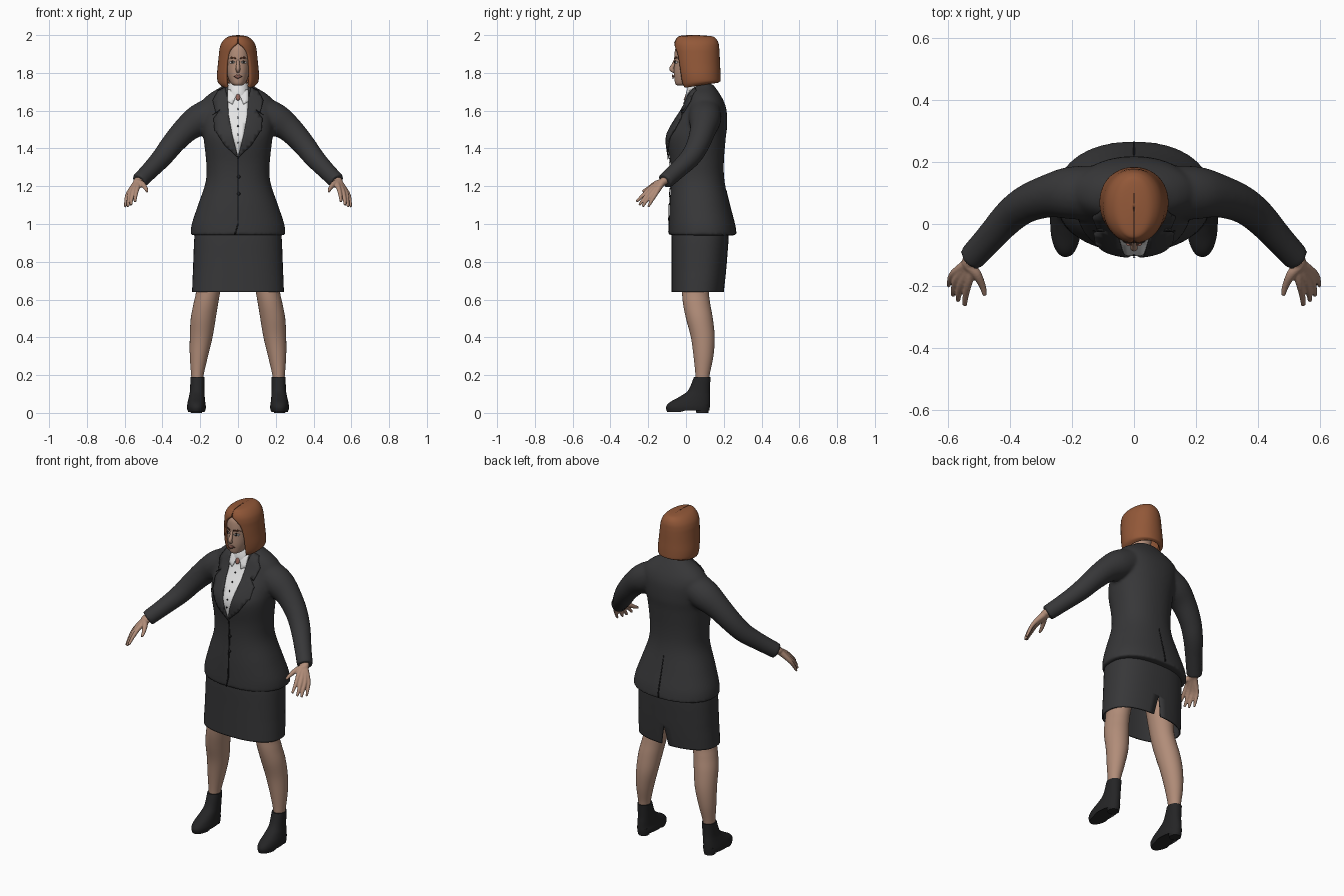
import bpy, bmesh, math
from mathutils import Vector
from mathutils.bvhtree import BVHTree

cube = bpy.data.objects.get("Cube")
if cube:
    bpy.data.objects.remove(cube)


def material(name, *rgb):
    mat = bpy.data.materials.new(name)
    mat.use_nodes = True
    mat.diffuse_color = (*rgb, 1)
    mat.node_tree.nodes["Principled BSDF"].inputs["Base Color"].default_value = (*rgb, 1)
    return mat


suit = material("charcoal cloth", .038, .038, .04)
seam = material("dark seam", .012, .012, .013)
leather = material("black leather", .018, .018, .019)
skin = material("skin", .44, .265, .19)
hair = material("auburn hair", .29, .098, .04)
parting = material("dark auburn", .09, .03, .015)
white = material("white cotton", .78, .78, .78)
lips = material("lips", .3, .13, .1)
dark = material("dark brown", .02, .014, .012)


def finish(name, bm, mat, angle=50):
    bmesh.ops.recalc_face_normals(bm, faces=bm.faces)
    mesh = bpy.data.meshes.new(name)
    bm.to_mesh(mesh)
    bm.free()
    mesh.materials.append(mat)
    mesh.shade_smooth()
    mesh.set_sharp_from_angle(angle=math.radians(angle))
    obj = bpy.data.objects.new(name, mesh)
    bpy.context.collection.objects.link(obj)
    return obj


def thicken(obj, depth):
    mod = obj.modifiers.new("thickness", 'SOLIDIFY')
    mod.thickness = depth
    return obj


def interpolate(keys, steps=5):
    """Run a smooth curve through rows of numbers."""
    rows = []
    for i in range(len(keys) - 1):
        quad = [keys[max(0, min(len(keys) - 1, i + k))] for k in (-1, 0, 1, 2)]
        for s in range(steps):
            t = s / steps
            rows.append([b + .5 * t * (c - a + t * (2*a - 5*b + 4*c - d + t * (3*(b - c) + d - a)))
                         for a, b, c, d in zip(*quad)])
    return rows + [list(keys[-1])]


def skin_rings(name, rings, mat, closed=True, angle=50):
    bm = bmesh.new()
    loops = [[bm.verts.new(p) for p in ring] for ring in rings]
    count = len(loops[0])
    for low, high in zip(loops, loops[1:]):
        for i in range(count if closed else count - 1):
            j = (i + 1) % count
            bm.faces.new((low[i], low[j], high[j], high[i]))
    if closed:
        bm.faces.new(loops[0])
        bm.faces.new(loops[-1])
    else:
        bmesh.ops.remove_doubles(bm, verts=bm.verts, dist=.0002)
    return finish(name, bm, mat, angle)


def body(name, keys, mat, closed=True, facing=-1, power=2.2, flip=1, shape=None):
    """Stack oval rings given as z, centre x, half width, front y, back y, half gap."""
    rings, n = [], 48
    for z, cx, rx, yf, yb, *gap in interpolate(keys):
        g = max(gap[0], 0) if gap else 0
        ring = []
        for i in range(n if closed else n + 1):
            a = g + (2 * math.pi - 2 * g) * i / n
            sx, sy = math.sin(a), facing * math.cos(a)
            x = flip * (cx + rx * math.copysign(abs(sx) ** (2 / power), sx))
            y = (yf + yb) / 2 + (yb - yf) / 2 * math.copysign(abs(sy) ** (2 / power), sy)
            ring.append(shape(x, y, z) if shape else (x, y, z))
        rings.append(ring)
    return skin_rings(name, rings, mat, closed)


def tube(name, keys, mat, flip=1, n=20):
    """Sweep circles along a path given as x, y, z, radius."""
    rows = interpolate(keys)
    pts = [Vector((flip * r[0], r[1], r[2])) for r in rows]
    rings = []
    for i, p in enumerate(pts):
        t = (pts[min(i + 1, len(pts) - 1)] - pts[max(i - 1, 0)]).normalized()
        u = t.cross(Vector((1, 0, 0))).normalized()
        v = t.cross(u)
        rings.append([p + rows[i][3] * (u * math.cos(a) + v * math.sin(a))
                      for a in (2 * math.pi * k / n for k in range(n))])
    return skin_rings(name, rings, mat)


def fuse(name, parts, voxel, smoothing):
    """Join overlapping parts into one seamless skin."""
    bpy.ops.object.select_all(action='DESELECT')
    for part in parts:
        part.select_set(True)
    bpy.context.view_layer.objects.active = parts[0]
    bpy.ops.object.join()
    obj = parts[0]
    obj.name = name
    mod = obj.modifiers.new("blend", 'REMESH')
    mod.mode, mod.voxel_size, mod.use_smooth_shade = 'VOXEL', voxel, True
    mod = obj.modifiers.new("soften", 'SMOOTH')
    mod.iterations = smoothing
    return obj


def surface(obj):
    bpy.context.view_layer.update()
    return BVHTree.FromObject(obj, bpy.context.evaluated_depsgraph_get())


def plate(name, tree, outline, mat, lift=.004, side=-1, flip=1, depth=.003):
    """Lay a thin patch, drawn in x and z, over a surface."""
    bm = bmesh.new()
    bm.faces.new([bm.verts.new((flip * x, 0, z)) for x, z in outline])
    for axis in (0, 1):
        values = [p[axis] * (flip if axis == 0 else 1) for p in outline]
        normal = (1, 0, 0) if axis == 0 else (0, 0, 1)
        for k in range(math.ceil(min(values) / .02), math.ceil(max(values) / .02)):
            bmesh.ops.bisect_plane(bm, geom=bm.verts[:] + bm.edges[:] + bm.faces[:],
                                   plane_co=Vector(normal) * k * .02, plane_no=normal)
    bmesh.ops.triangulate(bm, faces=bm.faces)
    for v in bm.verts:
        hit = tree.ray_cast(Vector((v.co.x, side, v.co.z)), Vector((0, -side, 0)))[0]
        if hit is None:
            hit = tree.find_nearest(v.co)[0]
        v.co = hit + Vector((0, side * lift, 0))
    return thicken(finish(name, bm, mat), depth)


def oval(cx, cz, rx, rz, n=14):
    return [(cx + rx * math.cos(2 * math.pi * i / n), cz + rz * math.sin(2 * math.pi * i / n))
            for i in range(n)]


# Jacket: torso and sleeves blended together
torso = body("jacket_torso", [
    (.94, 0, .252, -.09, .267), (1, 0, .245, -.09, .258), (1.1, 0, .212, -.087, .232),
    (1.22, 0, .172, -.08, .205), (1.32, 0, .168, -.083, .2), (1.45, 0, .182, -.1, .21),
    (1.52, 0, .19, -.075, .218), (1.6, 0, .195, -.025, .215), (1.65, 0, .19, .002, .2),
    (1.69, 0, .15, .016, .178), (1.72, 0, .1, .035, .157), (1.742, 0, .07, .055, .14)], suit)
sleeve = [(.12, .1, 1.59, .088), (.205, .1, 1.55, .085), (.275, .09, 1.5, .07),
          (.345, .065, 1.425, .061), (.4, .025, 1.355, .055), (.46, -.04, 1.29, .048),
          (.525, -.112, 1.225, .044)]
jacket = fuse("jacket", [torso] + [tube("sleeve", sleeve, suit, s) for s in (1, -1)], .009, 6)
cloth = surface(jacket)

# Shirt front, collar flaps and lapels
edge = [(.03, 1.47), (.05, 1.58), (.056, 1.67), (.05, 1.71)]
plate("shirt_front", cloth, [(0, 1.355)] + edge + [(-x, z) for x, z in reversed(edge)], white)
lapel = [(0, 1.35)] + edge[:3] + [(.07, 1.725), (.105, 1.71), (.135, 1.655), (.118, 1.59),
                                  (.095, 1.605), (.13, 1.56), (.125, 1.5), (.07, 1.415)]
flap = [(.004, 1.69), (.03, 1.635), (.056, 1.65), (.056, 1.71), (.03, 1.715)]
for s, label in ((1, "left"), (-1, "right")):
    plate(label + "_lapel", cloth, lapel, suit, .01, flip=s, depth=.008)
    plate(label + "_notch", cloth, [(.095, 1.606), (.135, 1.578), (.118, 1.59)], seam, .015, flip=s)
    plate(label + "_collar_flap", cloth, flap, white, .012, flip=s, depth=.006)
body("shirt_collar", [(1.66, 0, .064, -.002, .13), (1.7, 0, .06, .002, .132),
                      (1.745, 0, .054, .016, .13)], white)
plate("collar_stud", cloth, oval(0, 1.672, .012, .016), lips, .017, depth=.008)
for i in range(5):
    plate("shirt_button", cloth, oval(0, 1.61 - i * .045, .004, .004, 8), seam, .007)

# Jacket fastening, hem cutaway and rear vent
plate("front_seam", cloth, [(-.003, 1.35), (.003, 1.35), (.003, 1), (-.012, .945), (-.02, .945),
                            (-.003, 1)], seam, .002)
for z in (1.16, 1.25):
    plate("jacket_button", cloth, oval(.004, z, .009, .009), seam, .007, depth=.005)
plate("rear_vent", cloth, [(-.004, .95), (.004, .95), (.002, 1.18), (-.002, 1.18)], seam, .002, 1)

# Skirt with a slit at the back
thicken(body("skirt", [(.64, 0, .243, -.077, .2, .06), (.7, 0, .241, -.077, .207, .03),
                       (.76, 0, .238, -.077, .213, 0), (.82, 0, .236, -.077, .218, 0),
                       (.94, 0, .23, -.077, .226, 0), (1, 0, .215, -.07, .22, 0)],
             suit, closed=False, facing=1, power=2.4), .008)


def sole_arch(x, y, z):
    if z < .012:
        z += .03 * max(0, min(1, (y + .03) / .06))
    return x, y, z


# Legs, ankle boots and hands
fingers = {"index": [(.532, -.185, 1.192, .013), (.542, -.23, 1.15, .01), (.545, -.262, 1.118, .007)],
           "middle": [(.553, -.185, 1.175, .014), (.564, -.225, 1.13, .01), (.567, -.247, 1.1, .007)],
           "ring": [(.57, -.175, 1.166, .013), (.58, -.212, 1.12, .01), (.583, -.23, 1.092, .007)],
           "little": [(.582, -.16, 1.16, .012), (.594, -.187, 1.115, .009), (.598, -.2, 1.09, .006)],
           "thumb": [(.508, -.16, 1.212, .016), (.488, -.2, 1.188, .011), (.481, -.23, 1.172, .007)]}
for s, label in ((1, "left"), (-1, "right")):
    body(label + "_leg", [
        (.15, .215, .03, .05, .122), (.2, .215, .033, .05, .125), (.3, .207, .048, .04, .145),
        (.4, .195, .06, .026, .152), (.5, .184, .066, 0, .142), (.58, .17, .065, -.016, .128),
        (.66, .155, .065, -.022, .122), (.85, .13, .08, -.03, .14)], skin, flip=s, power=2)
    body(label + "_boot", [
        (.004, .22, .046, -.1, .122), (.03, .22, .05, -.106, .126), (.055, .22, .047, -.088, .127),
        (.085, .218, .042, -.035, .127), (.12, .216, .038, .012, .126), (.19, .215, .037, .042, .13)],
        leather, flip=s, shape=sole_arch)
    body(label + "_heel", [(0, .22, .03, .055, .118), (.045, .22, .037, .045, .124)], leather, flip=s)
    digits = [tube(finger, [(.51, -.095, 1.243, .022), (.52 + i * .004, -.125, 1.222, .02)] + path,
                   skin, s, 12)
              for i, (finger, path) in enumerate(fingers.items())]
    fuse(label + "_hand", digits, .004, 2)

# Head and neck
body("neck", [(1.65, 0, .05, .02, .12), (1.72, 0, .047, .018, .115), (1.8, 0, .05, .01, .12)], skin)
head = body("head", [
    (1.732, 0, .018, -.045, .01), (1.742, 0, .034, -.056, .04), (1.765, 0, .049, -.061, .09),
    (1.8, 0, .06, -.064, .12), (1.85, 0, .067, -.062, .145), (1.9, 0, .068, -.061, .152),
    (1.94, 0, .06, -.052, .145), (1.97, 0, .04, -.02, .11)], skin)
face = surface(head)
tube("nose", [(0, -.056, 1.872, .006), (0, -.066, 1.845, .009), (0, -.076, 1.822, .012),
              (0, -.066, 1.81, .01), (0, -.054, 1.807, .005)], skin)

# Facial features
for s, label in ((1, "left"), (-1, "right")):
    plate(label + "_eye_white", face, oval(.03, 1.856, .013, .006), white, .002, flip=s)
    plate(label + "_iris", face, oval(.029, 1.857, .006, .006), dark, .004, flip=s)
    plate(label + "_eyelid", face, [(.014, 1.857), (.03, 1.862), (.045, 1.857), (.03, 1.866)],
          dark, .004, flip=s)
    plate(label + "_brow", face, [(.011, 1.873), (.035, 1.88), (.05, 1.874), (.035, 1.886),
                                  (.011, 1.881)], parting, .003, flip=s)
plate("mouth", face, [(-.024, 1.782), (0, 1.772), (.024, 1.782), (.007, 1.791), (0, 1.789),
                      (-.007, 1.791)], lips, .005, depth=.005)
plate("mouth_line", face, [(-.022, 1.781), (.022, 1.781), (0, 1.783)], dark, .007)

# Bobbed hair, open around the face and rising slightly toward the nape
thicken(body("hair", [
    (1.722, 0, .088, -.03, .168, .72), (1.745, 0, .106, -.038, .182, .62),
    (1.79, 0, .111, -.046, .183, .6), (1.85, 0, .106, -.055, .18, .6),
    (1.9, 0, .101, -.06, .178, .52), (1.93, 0, .097, -.062, .176, .34),
    (1.957, 0, .088, -.06, .172, .05), (1.98, 0, .07, -.05, .16, 0),
    (1.994, 0, .045, -.032, .135, 0), (2, 0, .003, .045, .055, 0)], hair, closed=False, power=2.1,
    shape=lambda x, y, z: (x, y, z + max(0, 1.76 - z) * max(0, y) * 4)), .016)
tube("hair_parting", [(0, -.061, 1.957, .0025), (0, -.05, 1.979, .0025), (0, -.032, 1.993, .0025),
                      (0, .03, 1.998, .0025), (0, .1, 1.996, .002)], parting, n=8)
